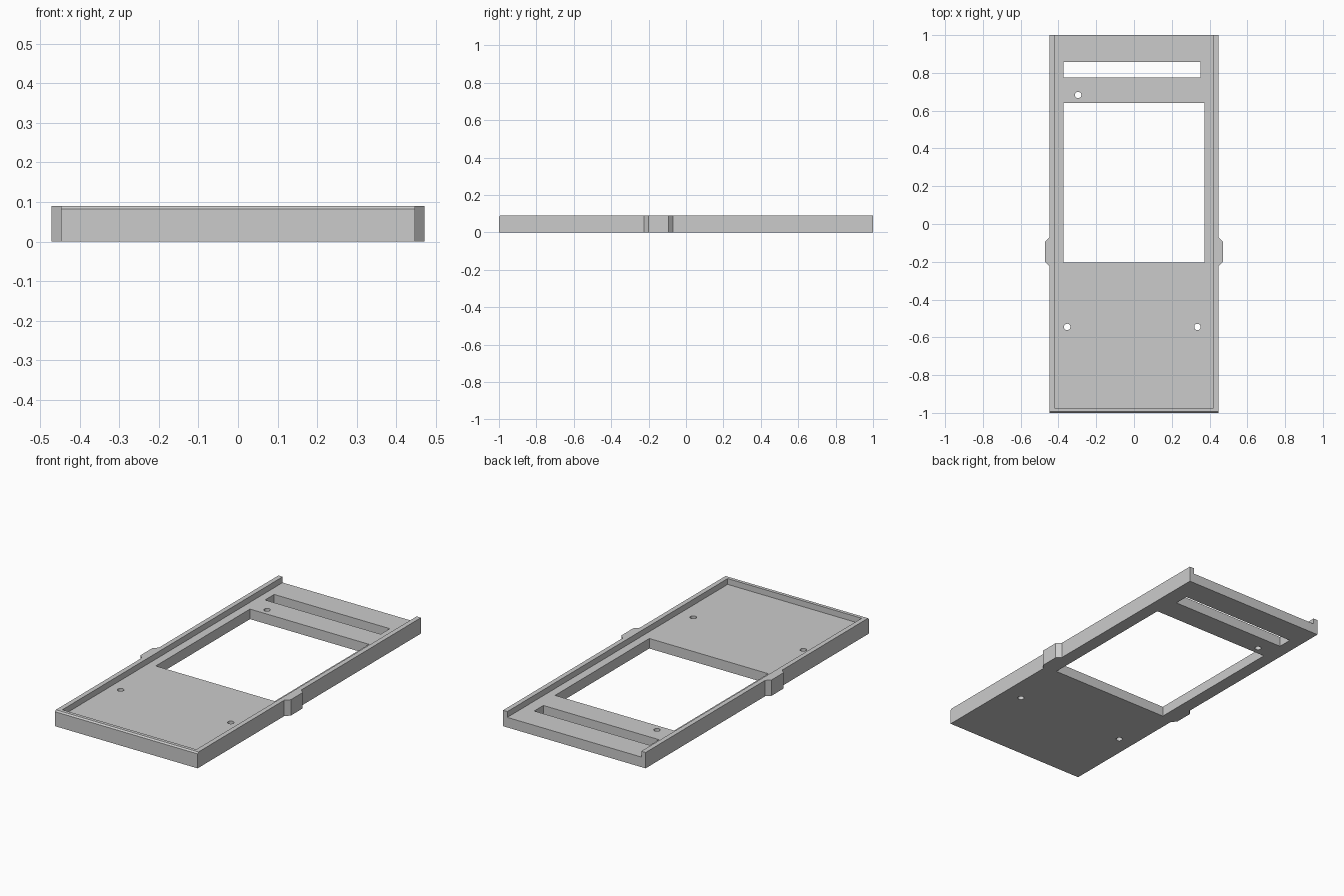
import bpy
import bmesh

cube = bpy.data.objects.get("Cube")
if cube:
    bpy.data.objects.remove(cube, do_unlink=True)

HALF_W, HEIGHT, FLOOR = 0.447, 0.09, 0.057

grey = bpy.data.materials.new("plain grey")
grey.use_nodes = True
grey.diffuse_color = (0.6, 0.6, 0.6, 1)
grey.node_tree.nodes["Principled BSDF"].inputs["Base Color"].default_value = (0.6, 0.6, 0.6, 1)


def prism(name, outline, z0, z1):
    """Extrude an xy outline from z0 up to z1."""
    bm = bmesh.new()
    face = bm.faces.new([bm.verts.new((x, y, z0)) for x, y in outline])
    top = bmesh.ops.extrude_face_region(bm, geom=[face])["geom"]
    verts = [v for v in top if isinstance(v, bmesh.types.BMVert)]
    bmesh.ops.translate(bm, verts=verts, vec=(0, 0, z1 - z0))
    bmesh.ops.recalc_face_normals(bm, faces=bm.faces)
    mesh = bpy.data.meshes.new(name)
    bm.to_mesh(mesh)
    bm.free()
    mesh.materials.append(grey)
    obj = bpy.data.objects.new(name, mesh)
    bpy.context.collection.objects.link(obj)
    return obj


def box(name, x0, x1, y0, y1, z0, z1):
    return prism(name, [(x0, y0), (x1, y0), (x1, y1), (x0, y1)], z0, z1)


def cut(target, cutter):
    """Subtract the cutter from the target, then remove it."""
    mod = target.modifiers.new("cut", 'BOOLEAN')
    mod.operation = 'DIFFERENCE'
    mod.solver = 'EXACT'
    mod.object = cutter
    bpy.context.view_layer.objects.active = target
    bpy.ops.object.modifier_apply(modifier=mod.name)
    bpy.data.objects.remove(cutter, do_unlink=True)


# Tray body with a small chamfer along the top front edge
tray = box("tray", -HALF_W, HALF_W, -1, 1, 0, HEIGHT)
bm = bmesh.new()
bm.from_mesh(tray.data)
front_edge = [e for e in bm.edges
              if all(v.co.y < -0.9 and v.co.z > 0.08 for v in e.verts)]
bmesh.ops.bevel(bm, geom=front_edge, offset=0.008, segments=1, affect='EDGES')
bm.to_mesh(tray.data)
bm.free()

# Recess, open at the back, leaving side walls and a front lip
cut(tray, box("recess", -0.42, 0.42, -0.973, 1.1, FLOOR, 0.2))

# Large window and narrow slot through the floor
cut(tray, box("window", -0.373, 0.373, -0.204, 0.64, -0.1, 0.2))
cut(tray, box("slot", -0.373, 0.352, 0.775, 0.857, -0.1, 0.2))

# Round screw holes
for x, y in [(-0.296, 0.683), (-0.354, -0.545), (0.336, -0.545)]:
    bpy.ops.mesh.primitive_cylinder_add(vertices=32, radius=0.017, depth=0.4,
                                        location=(x, y, 0))
    cut(tray, bpy.context.object)

# Chamfered grip tabs on both sides
for side, name in [(1, "left_tab"), (-1, "right_tab")]:
    outline = [(HALF_W, -0.225), (0.471, -0.2), (0.471, -0.094), (HALF_W, -0.07)]
    prism(name, [(side * x, y) for x, y in outline], 0, HEIGHT)
